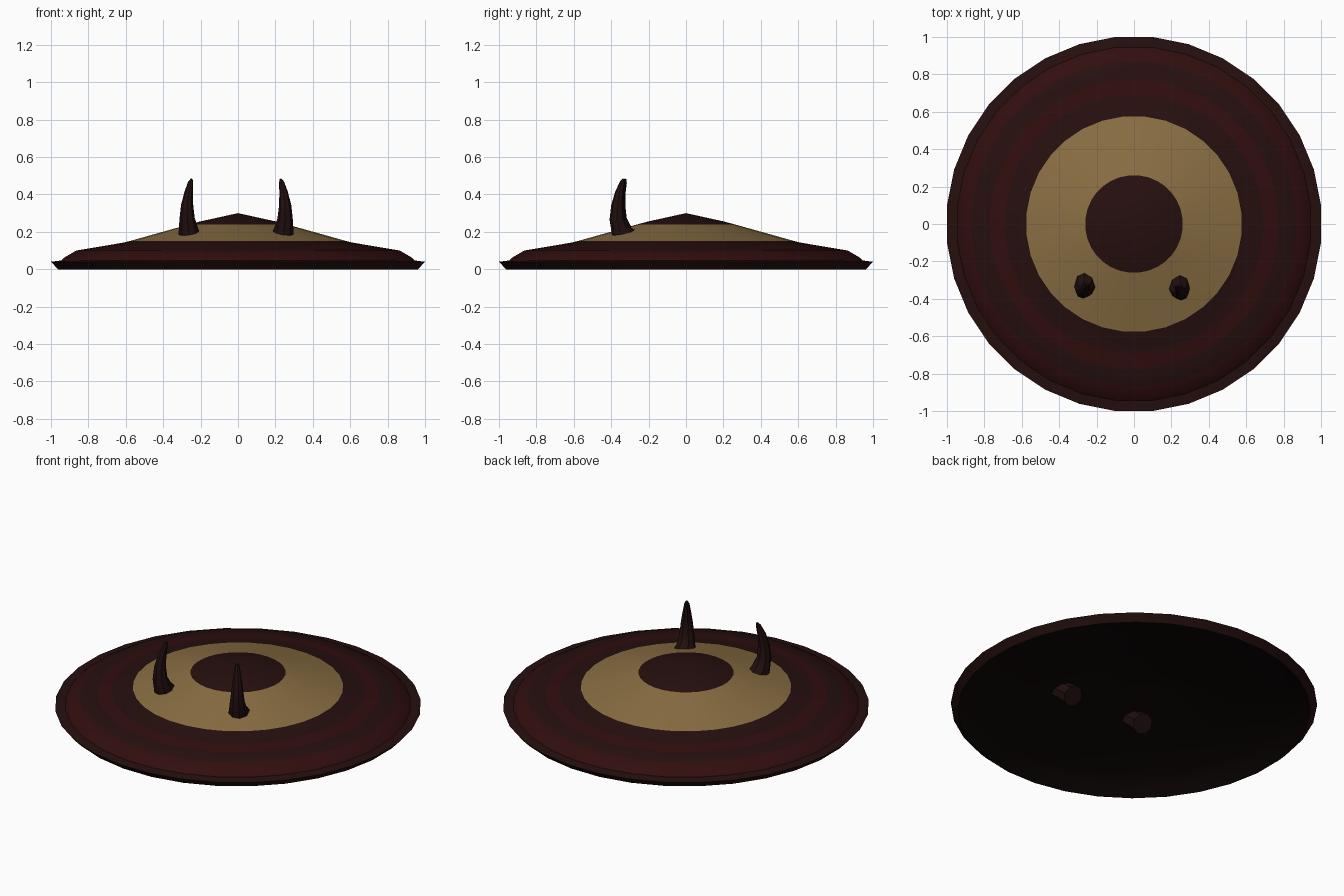
import bpy, bmesh, math
from mathutils import Vector

if "Cube" in bpy.data.objects:
    bpy.data.objects.remove(bpy.data.objects["Cube"])


def material(name, rgb):
    m = bpy.data.materials.new(name)
    m.diffuse_color = (*rgb, 1)
    m.use_nodes = True
    m.node_tree.nodes["Principled BSDF"].inputs["Base Color"].default_value = m.diffuse_color
    return m


BROWN = material("dark brown", (0.019, 0.0048, 0.0045))
RED = material("dark red", (0.031, 0.0042, 0.0045))
GOLD = material("old gold", (0.25, 0.155, 0.055))
BLACK = material("inner black", (0.004, 0.0015, 0.0015))
HORN = material("horn brown", (0.015, 0.0045, 0.0045))


def finish(name, bm, mats, angle):
    mesh = bpy.data.meshes.new(name)
    bm.to_mesh(mesh)
    bm.free()
    for m in mats:
        mesh.materials.append(m)
    obj = bpy.data.objects.new(name, mesh)
    bpy.context.collection.objects.link(obj)
    bpy.ops.object.select_all(action='DESELECT')
    obj.select_set(True)
    bpy.context.view_layer.objects.active = obj
    bpy.ops.object.shade_smooth_by_angle(angle=math.radians(angle))
    return obj


def bridge(bm, a, b, index):
    """Join two rings of vertices; a ring of one vertex is a point."""
    n = max(len(a), len(b))
    for i in range(n):
        j = (i + 1) % n
        if len(b) == 1:
            f = bm.faces.new((a[i], a[j], b[0]))
        else:
            f = bm.faces.new((a[i], a[j], b[j], b[i]))
        f.material_index = index


def lathe(name, profile, mats, flip=False, sides=32):
    """Turn (radius, z, material of the band above) about z, ending at a point."""
    bm = bmesh.new()
    rings = []
    for r, z, _ in profile:
        if r == 0:
            rings.append([bm.verts.new((0, 0, z))])
            continue
        r /= math.cos(math.pi / sides)
        rings.append([bm.verts.new((r * math.cos(t), r * math.sin(t), z))
                      for t in ((i + 0.5) * math.tau / sides for i in range(sides))])
    for k in range(len(rings) - 1):
        bridge(bm, rings[k], rings[k + 1], profile[k][2])
    if flip:
        bmesh.ops.reverse_faces(bm, faces=bm.faces[:])
    return finish(name, bm, mats, 25)


# Hat shell with painted bands: 0 brown, 1 red, 2 gold
lathe("hat_shell", [
    (0.962, 0.0, 0), (1.0, 0.04, 0), (0.945, 0.047, 1), (0.93, 0.062, 1),
    (0.865, 0.10, 0), (0.77, 0.116, 1), (0.69, 0.129, 0), (0.60, 0.145, 0),
    (0.575, 0.152, 2), (0.26, 0.24, 0), (0.20, 0.256, 0), (0, 0.30, 0),
], [BROWN, RED, GOLD])

# Hollow underside
lathe("hat_lining", [
    (0.962, 0.0, 0), (0.91, 0.05, 0), (0.85, 0.085, 0),
    (0.59, 0.13, 0), (0.20, 0.238, 0), (0, 0.28, 0),
], [BLACK], flip=True)


def horn(name, side, offset, sides=8):
    # Path points (x, y, z, radius), leaning out through the shell, then curving up
    path = [(0.235, -0.24, 0.11, 0.06), (0.243, -0.35, 0.20, 0.055),
            (0.252, -0.368, 0.27, 0.041), (0.252, -0.367, 0.34, 0.033),
            (0.244, -0.356, 0.41, 0.023), (0.233, -0.340, 0.465, 0.014),
            (0.228, -0.333, 0.482, 0.006)]
    pts = [Vector((side * x + offset[0], y + offset[1], z)) for x, y, z, _ in path]
    bm = bmesh.new()
    rings = []
    for k, p in enumerate(pts):
        axis = pts[min(k + 1, len(pts) - 1)] - pts[max(k - 1, 0)]
        u = Vector((0, 1, 0)).cross(axis).normalized()
        v = axis.normalized().cross(u)
        r = path[k][3]
        rings.append([bm.verts.new(p + r * (math.cos(t) * u + math.sin(t) * v))
                      for t in (i * math.tau / sides for i in range(sides))])
    for a, b in zip(rings, rings[1:]):
        bridge(bm, a, b, 0)
    bm.faces.new(rings[0][::-1])
    bm.faces.new(rings[-1])
    bmesh.ops.recalc_face_normals(bm, faces=bm.faces[:])
    return finish(name, bm, [HORN], 30)


horn("right_horn", 1, (0, 0))
horn("left_horn", -1, (-0.02, 0.01))
